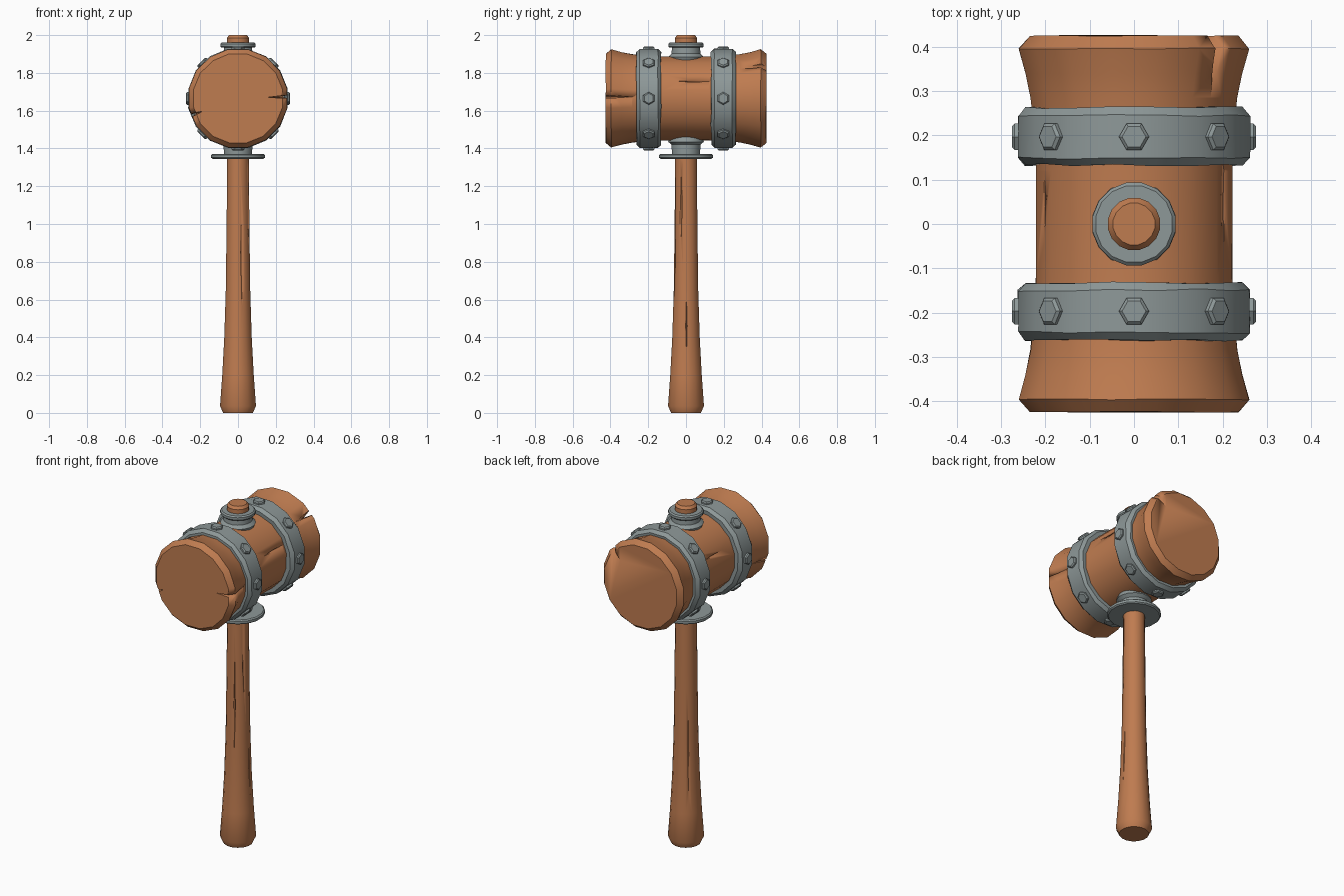
import bpy, bmesh, math, random
from mathutils import Vector, Matrix

if "Cube" in bpy.data.objects:
    bpy.data.objects.remove(bpy.data.objects["Cube"])

random.seed(4)
HEAD_Z = 1.665


def material(name, rgb):
    m = bpy.data.materials.new(name)
    m.diffuse_color = (*rgb, 1)
    m.use_nodes = True
    m.node_tree.nodes["Principled BSDF"].inputs["Base Color"].default_value = m.diffuse_color
    return m


wood = material("warm_wood", (0.52, 0.20, 0.08))
metal = material("grey_metal", (0.27, 0.315, 0.315))


def finish(name, bm, mat, angle=30):
    bmesh.ops.recalc_face_normals(bm, faces=bm.faces)
    me = bpy.data.meshes.new(name)
    bm.to_mesh(me)
    bm.free()
    me.materials.append(mat)
    ob = bpy.data.objects.new(name, me)
    bpy.context.collection.objects.link(ob)
    bpy.ops.object.select_all(action='DESELECT')
    ob.select_set(True)
    bpy.context.view_layer.objects.active = ob
    bpy.ops.object.shade_smooth_by_angle(angle=math.radians(angle))
    return ob


def lathe(bm, profile, sides=16, along_y=False, jitter=0.0, closed=False):
    """Spin (radius, position) pairs round z, or round the head's y axis."""
    def wob():
        return random.uniform(-jitter, jitter)
    rings = []
    for r, p in profile:
        ring = []
        for i in range(sides):
            a = 2 * math.pi * (i + 0.5) / sides
            rr, pp = r + wob() * 0.6, p + wob()
            x, y = rr * math.cos(a), rr * math.sin(a)
            ring.append(bm.verts.new((x, pp, HEAD_Z + y) if along_y else (x, y, pp)))
        rings.append(ring)
    pairs = list(zip(rings, rings[1:]))
    if closed:
        pairs.append((rings[-1], rings[0]))
    else:
        bm.faces.new(rings[0])
        bm.faces.new(rings[-1])
    for lo, hi in pairs:
        for i in range(sides):
            j = (i + 1) % sides
            bm.faces.new((lo[i], lo[j], hi[j], hi[i]))


def crack(bm, p0, p1, n, width, depth):
    """Long diamond wedge from p0 to p1, biting inwards along -n."""
    u = (p1 - p0).normalized()
    t = n.cross(u).normalized()
    c = (p0 + p1) / 2
    ends = [bm.verts.new(p) for p in (p0, p1)]
    side = [bm.verts.new(c + t * s * width / 2) for s in (-1, 1)]
    deep = [bm.verts.new(c + n * s * depth) for s in (-1, 1)]
    for e in ends:
        for s in side:
            for d in deep:
                bm.faces.new((e, s, d))


def carve(ob, cutter_bm):
    """Cut the cracks out of a wooden part."""
    cutter = finish("crack_cutter", cutter_bm, wood)
    cutter.hide_render = True
    mod = ob.modifiers.new("cracks", 'BOOLEAN')
    mod.operation = 'DIFFERENCE'
    mod.solver = 'EXACT'
    mod.object = cutter
    bpy.ops.object.select_all(action='DESELECT')
    ob.select_set(True)
    bpy.context.view_layer.objects.active = ob
    # keep smoothing last by baking only the boolean
    bpy.ops.object.modifier_apply(modifier=mod.name)
    bpy.data.objects.remove(cutter)


# handle, running right through the head
bm = bmesh.new()
lathe(bm, [(0.08, 0), (0.097, 0.036), (0.085, 0.2), (0.074, 0.4), (0.066, 0.65),
           (0.062, 0.95), (0.058, 1.35), (0.06, 1.985), (0.048, 2.0)])
handle = finish("handle", bm, wood)
cut = bmesh.new()
for deg, z0, r0, z1, r1 in [(-72, 0.55, 0.068, 1.1, 0.06), (2, 0.28, 0.08, 0.64, 0.066),
                            (135, 0.2, 0.085, 0.9, 0.062), (-25, 0.9, 0.062, 1.28, 0.058)]:
    a = math.radians(deg)
    n = Vector((math.cos(a), math.sin(a), 0))
    crack(cut, n * r0 + Vector((0, 0, z0)), n * r1 + Vector((0, 0, z1)), n, 0.01, 0.015)
carve(handle, cut)

# flared mallet head
half = [(0.24, 0.425), (0.265, 0.396), (0.249, 0.34), (0.238, 0.285), (0.229, 0.2), (0.226, 0.12)]
bm = bmesh.new()
lathe(bm, [(r, -y) for r, y in half] + half[::-1], along_y=True, jitter=0.0015)
head = finish("mallet_head", bm, wood)
cut = bmesh.new()
# degrees round the head, start and end y, start and end radius, width, depth
for deg, y0, y1, r0, r1, w, d in [(2, -0.58, -0.27, 0.275, 0.24, 0.018, 0.10),
                                  (42, 0.58, 0.27, 0.275, 0.24, 0.035, 0.08),
                                  (24, -0.06, 0.14, 0.225, 0.225, 0.012, 0.02),
                                  (156, -0.06, 0.14, 0.225, 0.225, 0.012, 0.02),
                                  (200, -0.58, -0.28, 0.275, 0.24, 0.018, 0.06)]:
    a = math.radians(deg)
    n = Vector((math.cos(a), 0, math.sin(a)))
    o = Vector((0, 0, HEAD_Z))
    crack(cut, o + n * r0 + Vector((0, y0, 0)), o + n * r1 + Vector((0, y1, 0)), n, w, d)
carve(head, cut)

# metal bands with eight hexagonal bolts each
for side, s in (("front", -1), ("back", 1)):
    bm = bmesh.new()
    lathe(bm, [(r, s * y) for r, y in [(0.215, 0.134), (0.25, 0.133), (0.267, 0.149),
                                       (0.267, 0.245), (0.25, 0.263), (0.215, 0.262)]],
          along_y=True, jitter=0.003, closed=True)
    finish(side + "_band", bm, metal)
    bm = bmesh.new()
    for k in range(8):
        turn = Matrix.Rotation(k * math.pi / 4, 4, 'Y')
        place = Matrix.Translation((0, s * 0.197, HEAD_Z)) @ turn
        bolt = bmesh.new()
        lathe(bolt, [(0.034, 0.245), (0.034, 0.27), (0.027, 0.276)], sides=6)
        # point the hexagon round the band
        bolt.transform(place @ Matrix.Rotation(math.pi / 6, 4, 'Z'))
        tmp = bpy.data.meshes.new("tmp")
        bolt.to_mesh(tmp)
        bolt.free()
        bm.from_mesh(tmp)
        bpy.data.meshes.remove(tmp)
    finish(side + "_bolts", bm, metal, 15)

# collars where the handle enters and leaves the head
bm = bmesh.new()
lathe(bm, [(0.085, 1.86), (0.096, 1.885), (0.078, 1.902), (0.076, 1.934), (0.09, 1.934),
           (0.095, 1.94), (0.095, 1.954), (0.088, 1.961)])
finish("top_collar", bm, metal)
bm = bmesh.new()
lathe(bm, [(0.138, 1.345), (0.145, 1.351), (0.145, 1.365), (0.138, 1.371), (0.076, 1.371),
           (0.078, 1.42), (0.096, 1.435), (0.088, 1.46)])
finish("bottom_collar", bm, metal)
